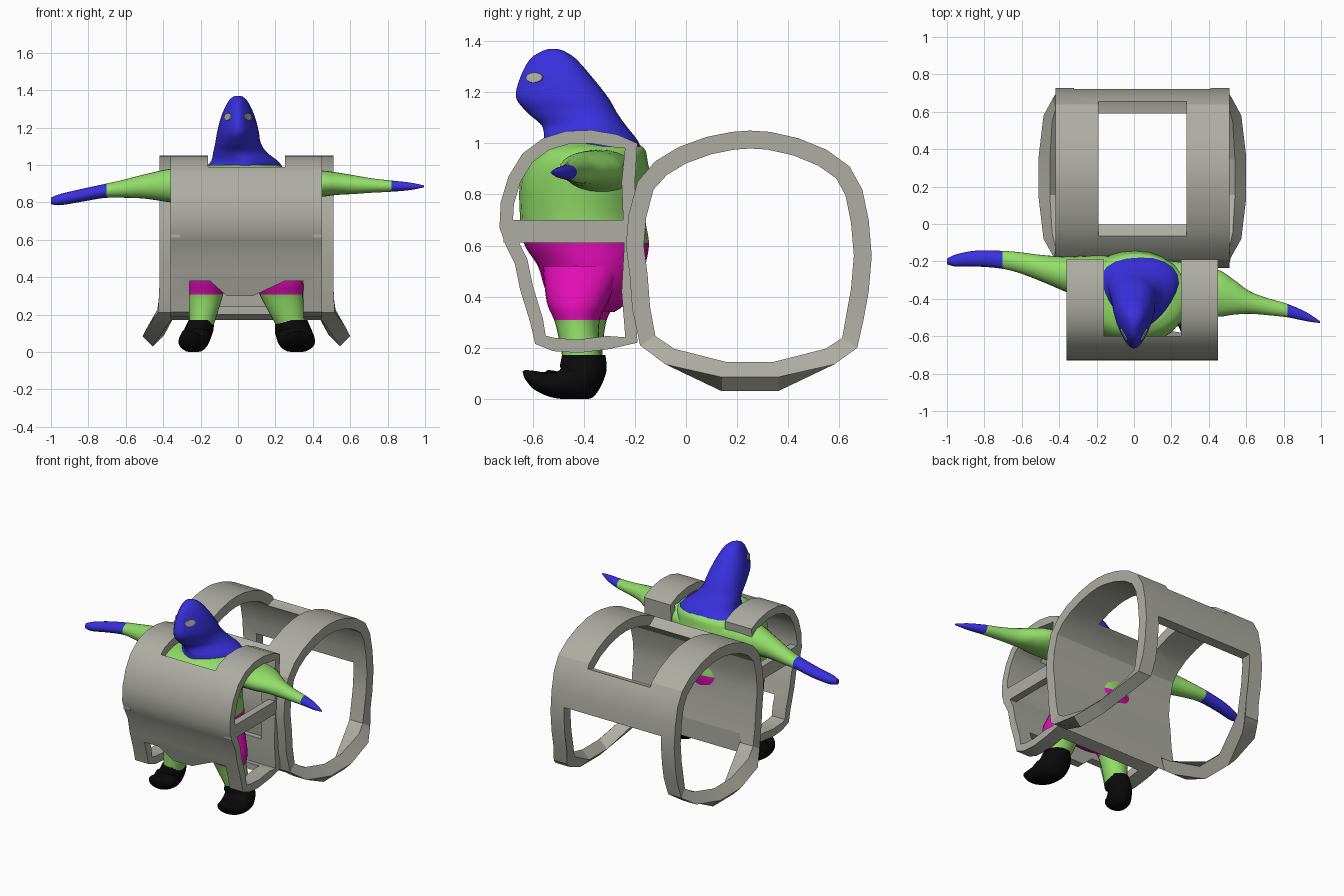
import bpy, bmesh, math
from mathutils import Vector
from mathutils.bvhtree import BVHTree

if "Cube" in bpy.data.objects:
    bpy.data.objects.remove(bpy.data.objects["Cube"])


def material(name, rgb):
    m = bpy.data.materials.new(name)
    m.diffuse_color = (*rgb, 1)
    m.use_nodes = True
    m.node_tree.nodes["Principled BSDF"].inputs["Base Color"].default_value = m.diffuse_color
    return m


GREY = material("warm grey", (0.42, 0.42, 0.37))
BLUE = material("blue", (0.04, 0.03, 0.74))
GREEN = material("green", (0.29, 0.73, 0.14))
PINK = material("magenta", (0.76, 0.004, 0.47))
BLACK = material("black", (0.003, 0.003, 0.003))


def finish(name, bm, mats, rule=None, angle=40):
    bmesh.ops.recalc_face_normals(bm, faces=bm.faces)
    me = bpy.data.meshes.new(name)
    if rule:
        for f in bm.faces:
            f.material_index = rule(f.calc_center_median())
    bm.to_mesh(me)
    bm.free()
    for m in mats:
        me.materials.append(m)
    ob = bpy.data.objects.new(name, me)
    bpy.context.collection.objects.link(ob)
    smooth(ob, angle)
    return ob


def smooth(ob, angle):
    bpy.ops.object.select_all(action='DESELECT')
    ob.select_set(True)
    bpy.context.view_layer.objects.active = ob
    bpy.ops.object.shade_smooth_by_angle(angle=math.radians(angle))


def spline(pts, sub):
    """Catmull-Rom through vectors of any size."""
    out, n = [], len(pts)
    for i in range(n - 1):
        a, b, c, d = pts[max(i - 1, 0)], pts[i], pts[i + 1], pts[min(i + 2, n - 1)]
        for k in range(sub):
            t = k / sub
            out.append(0.5 * (2 * b + (c - a) * t + (2 * a - 5 * b + 4 * c - d) * t * t
                              + (3 * b - a - 3 * c + d) * t ** 3))
    return out + [pts[-1]]


def loft(name, stations, mats, rule=None, taper=0, n=24, sub=6):
    """Skin over ellipses given as (centre, half axis u, half axis v)."""
    bm = bmesh.new()
    rings = []
    for s in spline([Vector((*c, *u, *v)) for c, u, v in stations], sub):
        c, u, v = Vector(s[0:3]), Vector(s[3:6]), Vector(s[6:9])
        ring = []
        for k in range(n):
            t = math.tau * k / n
            p = c + u * math.cos(t) * (1 + taper * math.sin(t)) + v * math.sin(t)
            p.z = max(p.z, 0)
            ring.append(bm.verts.new(p))
        rings.append(ring)
    for a, b in zip(rings, rings[1:]):
        for k in range(n):
            bm.faces.new((a[k], a[(k + 1) % n], b[(k + 1) % n], b[k]))
    bm.faces.new(rings[0])
    bm.faces.new(rings[-1])
    return finish(name, bm, mats, rule, 50)


def level(x, y, z, rx, ry):
    return ((x, y, z), (rx, 0, 0), (0, ry, 0))


def upright(x, y, z, ry, rz):
    return ((x, y, z), (0, ry, 0), (0, 0, rz))


def tube(name, pts, thick, x0, x1):
    """Hollow band: a side profile (y, z) with wall thickness, drawn along x."""
    pts = [Vector(p) for p in pts]
    n = len(pts)
    mid = sum(pts, Vector((0, 0))) / n
    inner = []
    for i, p in enumerate(pts):
        t = (pts[(i + 1) % n] - pts[i - 1]).normalized()
        nor = Vector((-t.y, t.x))
        inner.append(p + nor * thick * (1 if nor.dot(mid - p) > 0 else -1))
    bm = bmesh.new()
    L = [[bm.verts.new((x, *p)) for p in ring] for ring in (pts, inner) for x in (x0, x1)]
    for a, b in ((0, 1), (2, 3), (0, 2), (1, 3)):
        for i in range(n):
            j = (i + 1) % n
            bm.faces.new((L[a][i], L[a][j], L[b][j], L[b][i]))
    return finish(name, bm, [GREY])


def prism(name, pts, lo, hi, along_x=False):
    """Outline (x, z) drawn along y, or outline (y, z) drawn along x."""
    bm = bmesh.new()
    a, b = ([bm.verts.new((d, p, z) if along_x else (p, d, z)) for p, z in pts] for d in (lo, hi))
    n = len(pts)
    for i in range(n):
        bm.faces.new((a[i], a[(i + 1) % n], b[(i + 1) % n], b[i]))
    bm.faces.new(a)
    bm.faces.new(b)
    return finish(name, bm, [GREY])


def rect(x0, x1, z0, z1):
    return [(x0, z0), (x1, z0), (x1, z1), (x0, z1)]


def cut(ob, pts, lo, hi, along_x=False):
    c = prism("cutter", pts, lo, hi, along_x)
    c.hide_render = True
    m = ob.modifiers.new("cut", 'BOOLEAN')
    m.operation, m.object, m.solver = 'DIFFERENCE', c, 'EXACT'
    bpy.context.view_layer.objects.active = ob
    bpy.ops.object.modifier_apply(modifier=m.name)
    bpy.data.objects.remove(c)


# Front shell with openings for neck, back and legs
front = [(-.73, .67), (-.725, .77), (-.695, .87), (-.64, .96), (-.56, 1.02), (-.47, 1.048),
         (-.37, 1.052), (-.27, 1.035), (-.19, 1.0), (-.2, .85), (-.19, .6), (-.2, .42),
         (-.19, .22), (-.3, .195), (-.42, .18), (-.52, .187), (-.59, .215), (-.61, .3),
         (-.65, .43), (-.67, .53), (-.705, .6)]
shell = tube("front_shell", front, .052, -.36, .45)
cut(shell, rect(-.16, .25, .85, 1.3), -.6, 0)
cut(shell, rect(-.26, .35, .42, .86), -.3, 0)
cut(shell, [(-.26, .38), (-.15, .38), (-.06, .30), (.08, .30), (.25, .38), (.35, .38),
            (.35, .1), (-.26, .1)], -.8, -.27)
smooth(shell, 35)
for side, x in (("left", -.36), ("right", .40)):
    prism(side + "_side_bar", rect(x, x + .05, .612, .70), -.715, -.205)

# Rear shell with open top, open underside and flared lower rails
rear = [(-.22, .48), (-.235, .6), (-.225, .72), (-.19, .85), (-.12, .93), (-.03, .985),
        (.08, 1.025), (.18, 1.045), (.25, 1.05), (.33, 1.045), (.44, 1.02), (.55, .975),
        (.64, .91), (.69, .82), (.715, .7), (.727, .56), (.715, .42), (.695, .31),
        (.67, .2), (.58, .135), (.36, .03), (.14, .03), (-.08, .135), (-.18, .21), (-.21, .35)]
shell = tube("rear_shell", rear, .07, -.42, .51)
cut(shell, [(0, .92), (.59, .86), (.67, .885), (.75, 1.3), (-.12, 1.3), (-.07, .968)],
    -.19, .28, True)
cut(shell, rect(-.32, .41, -.1, .61), -.13, .9)
for v in shell.data.vertices:
    x, z = abs(v.co.x - .045), v.co.z
    if x > .3:
        if z < .118:  # lowest stretch of rail is turned onto its edge
            outer, out = z < .06, x > .42
            x = (.555 if out else .50) if outer else (.495 if out else .44)
            v.co.z = (.085 if out else .03) if outer else (.145 if out else .09)
        else:
            x += .09 * min(max((.22 - z) / .12, 0), 1)
        v.co.x = .045 + math.copysign(x, v.co.x - .045)
smooth(shell, 25)

# Head, narrower towards the face
head = loft("head", [
    level(.03, -.365, .985, .20, .19), level(.035, -.375, 1.02, .17, .18),
    level(.01, -.40, 1.07, .135, .165), level(0, -.445, 1.12, .115, .175),
    level(0, -.485, 1.18, .105, .18), level(0, -.508, 1.26, .085, .14),
    level(0, -.52, 1.33, .055, .09), level(0, -.52, 1.36, .032, .045),
    level(0, -.52, 1.37, .01, .015)], [BLUE], taper=.35)

# Eyes laid on the head surface
tree = BVHTree.FromPolygons([v.co for v in head.data.vertices],
                            [p.vertices for p in head.data.polygons])
for side, s in (("left", -1), ("right", 1)):
    hit, nor, _, _ = tree.ray_cast(Vector((s, -.593, 1.257)), Vector((-s, 0, 0)))
    if nor.x * s < 0:
        nor = -nor
    bm = bmesh.new()
    bmesh.ops.create_cone(bm, cap_ends=True, segments=16, radius1=1, radius2=.95, depth=1)
    along = Vector((0, 0, 1)).cross(nor).normalized()
    up = nor.cross(along)
    for v in bm.verts:
        v.co = hit + along * v.co.x * .038 + up * v.co.y * .021 + nor * v.co.z * .009
    finish(side + "_eye", bm, [GREY])

# Torso and trousers
loft("torso", [
    level(0, -.38, .34, .16, .10), level(0, -.375, .38, .23, .15),
    level(0, -.37, .44, .26, .185), level(0, -.37, .52, .27, .21),
    level(0, -.39, .61, .27, .245), level(0, -.405, .72, .27, .245),
    level(0, -.395, .85, .29, .255), level(.01, -.385, .93, .29, .235),
    level(.02, -.375, .975, .25, .215), level(.03, -.37, 1.0, .18, .18)],
    [GREEN, PINK], lambda c: int(c.z < .605))

# Arms with blue hands
loft("left_arm", [
    upright(-.1, -.31, .88, .14, .11), upright(-.25, -.29, .89, .12, .10),
    upright(-.36, -.27, .89, .095, .09), upright(-.5, -.235, .885, .07, .065),
    upright(-.62, -.205, .872, .055, .047), upright(-.72, -.19, .86, .047, .037),
    upright(-.85, -.185, .835, .042, .034), upright(-.95, -.195, .815, .033, .03),
    upright(-1.0, -.2, .808, .015, .018)], [GREEN, BLUE], lambda c: int(c.x < -.70))
loft("right_arm", [
    upright(.1, -.33, .88, .14, .10), upright(.3, -.345, .895, .135, .08),
    upright(.45, -.37, .90, .125, .07), upright(.53, -.39, .90, .095, .06),
    upright(.62, -.42, .895, .06, .05), upright(.72, -.443, .89, .045, .038),
    upright(.82, -.463, .887, .036, .03), upright(.92, -.495, .886, .024, .02),
    upright(.995, -.525, .886, .005, .005)], [GREEN, BLUE], lambda c: int(c.x > .82))

# Legs and curled boots; the left foot reaches less far forward
for side, xt, xm, xb, xf, w, reach in (("left", -.14, -.165, -.195, -.255, .08, .62),
                                       ("right", .15, .215, .285, .325, .1, 1)):
    back = .025 if side == "left" else 0
    loft(side + "_leg", [
        level(xt, -.40, .52, .13, .16), level(xm, -.425 + back, .38, w * 1.3, .12),
        level(xm * .7 + xb * .3, -.425 + back, .29, w * 1.12, .085),
        level(xb, -.405, .14, w * .8, .075)],
        [GREEN, PINK], lambda c: int(c.z > .305))
    boot = []
    for f, y, z, ty, tz, ru, rv in (
            (0, -.40, .172, 0, -1, .85, .085), (.3, -.405, .11, -.15, -1, 1, .09),
            (.6, -.43, .072, -.8, -.6, 1, .085), (.8, -.50, .055, -1, 0, .95, .054),
            (.95, -.57, .068, -.9, .4, .75, .04), (1, -.61, .092, -.7, .7, .5, .025),
            (1, -.635, .11, -.6, .8, .15, .006)):
        t = Vector((0, ty, tz)).normalized()
        y = -.40 + (y + .40) * reach
        boot.append(((xb + (xf - xb) * f, y, z), (w * ru, 0, 0), (0, -t.z * rv, t.y * rv)))
    loft(side + "_boot", boot, [BLACK])
